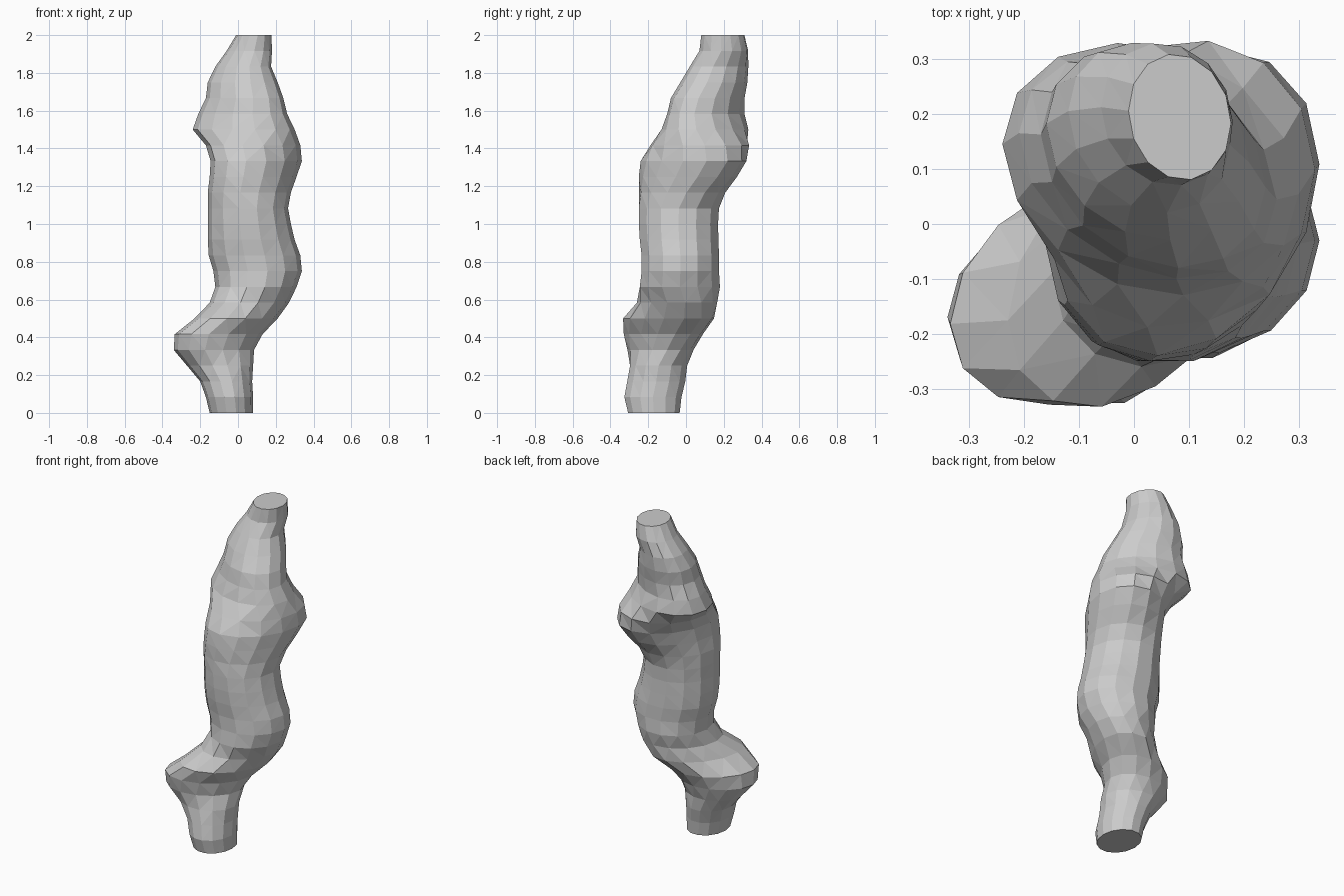
import bpy, bmesh
from math import sin, cos, pi

if "Cube" in bpy.data.objects:
    bpy.data.objects.remove(bpy.data.objects["Cube"])

SIDES = 14

# One slice every 1/12 unit of height: x min, x max, y min, y max, skew
slices = [
    (-.15, .08, -.31, -.03, 0), (-.17, .08, -.33, -.02, 0), (-.20, .075, -.315, 0, 0),
    (-.27, .08, -.30, .01, 0), (-.34, .085, -.31, .04, .2), (-.335, .13, -.33, .09, .3),
    (-.23, .21, -.335, .15, .35), (-.15, .27, -.26, .165, .2), (-.12, .31, -.25, .185, 0),
    (-.13, .338, -.24, .18, 0), (-.155, .33, -.24, .18, 0), (-.16, .30, -.25, .177, 0),
    (-.16, .28, -.255, .175, 0), (-.16, .265, -.255, .18, 0), (-.16, .28, -.25, .21, .1),
    (-.15, .31, -.25, .27, .2), (-.145, .338, -.24, .32, .25), (-.17, .33, -.19, .336, .1),
    (-.24, .30, -.13, .33, -.2), (-.21, .26, -.10, .31, -.3), (-.17, .24, -.08, .31, -.25),
    (-.16, .21, -.03, .325, -.2), (-.12, .175, .02, .33, -.2), (-.06, .18, .07, .33, -.1),
    (-.01, .177, .08, .31, -.1),
]

# Loft the skewed elliptical slices into one closed, faceted trunk
bm = bmesh.new()
rings = []
for i, (x0, x1, y0, y1, skew) in enumerate(slices):
    ring = []
    for k in range(SIDES):
        t = 2 * pi * k / SIDES
        x = (x0 + x1) / 2 + (x1 - x0) / 2 * cos(t)
        y = (y0 + y1) / 2 + (y1 - y0) / 2 * sin(t + skew)
        ring.append(bm.verts.new((x, y, i / 12)))
    rings.append(ring)
for a, b in zip(rings, rings[1:]):
    for k in range(SIDES):
        n = (k + 1) % SIDES
        bm.faces.new((a[k], a[n], b[n], b[k]))
bmesh.ops.triangulate(bm, faces=bm.faces[:])

# Flat cut ends
bm.faces.new(rings[0][::-1])
bm.faces.new(rings[-1])
bmesh.ops.recalc_face_normals(bm, faces=bm.faces[:])

mesh = bpy.data.meshes.new("gnarled_trunk")
bm.to_mesh(mesh)
bm.free()
bpy.context.collection.objects.link(bpy.data.objects.new("gnarled_trunk", mesh))
